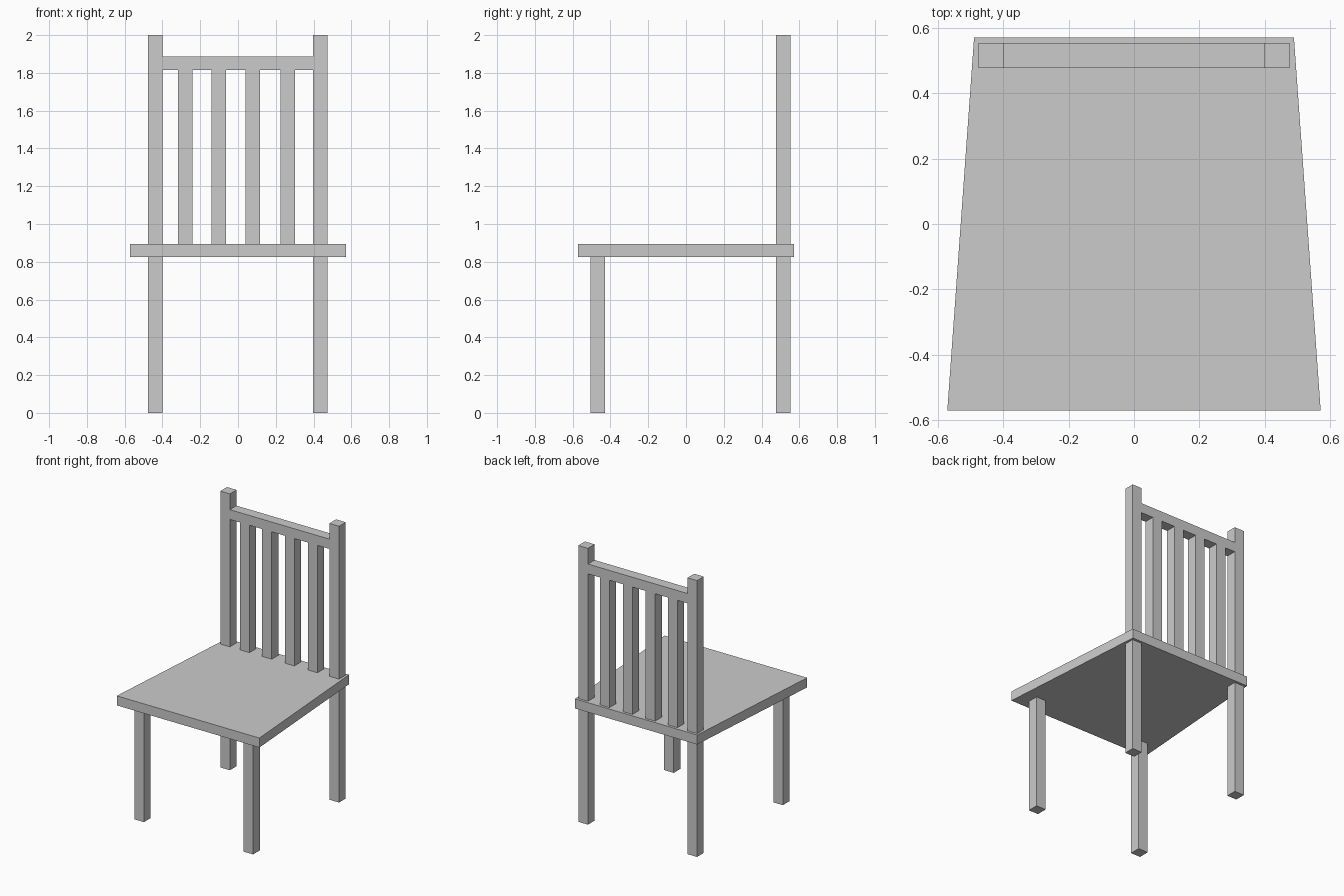
import bpy
import bmesh

if "Cube" in bpy.data.objects:
    bpy.data.objects.remove(bpy.data.objects["Cube"])


def box(name, x, y, z):
    """Axis-aligned box from (min, max) ranges."""
    bm = bmesh.new()
    bmesh.ops.create_cube(bm, size=1)
    for v in bm.verts:
        v.co = [r[0] if c < 0 else r[1] for c, r in zip(v.co, (x, y, z))]
    mesh = bpy.data.meshes.new(name)
    bm.to_mesh(mesh)
    bm.free()
    obj = bpy.data.objects.new(name, mesh)
    bpy.context.collection.objects.link(obj)
    return obj


SEAT_BOTTOM, SEAT_TOP = 0.824, 0.893
BACK_Y = (0.477, 0.553)

# Seat: slab that narrows towards the back
seat = box("seat", (-0.571, 0.571), (-0.571, 0.571), (SEAT_BOTTOM, SEAT_TOP))
for v in seat.data.vertices:
    if v.co.y > 0:
        v.co.x *= 0.489 / 0.571

# Front legs and full-height back posts
for side, x in (("left", (-0.476, -0.399)), ("right", (0.398, 0.475))):
    box(f"front_leg_{side}", x, (-0.506, -0.428), (0, SEAT_BOTTOM))
    box(f"back_post_{side}", x, BACK_Y, (0, 2))

# Top rail between the posts
RAIL_BOTTOM = 1.815
box("top_rail", (-0.399, 0.398), BACK_Y, (RAIL_BOTTOM, 1.886))

# Vertical back slats
for i, cx in enumerate((-0.28, -0.102, 0.079, 0.264)):
    box(f"back_slat_{i + 1}", (cx - 0.038, cx + 0.038), BACK_Y, (SEAT_TOP, RAIL_BOTTOM))
